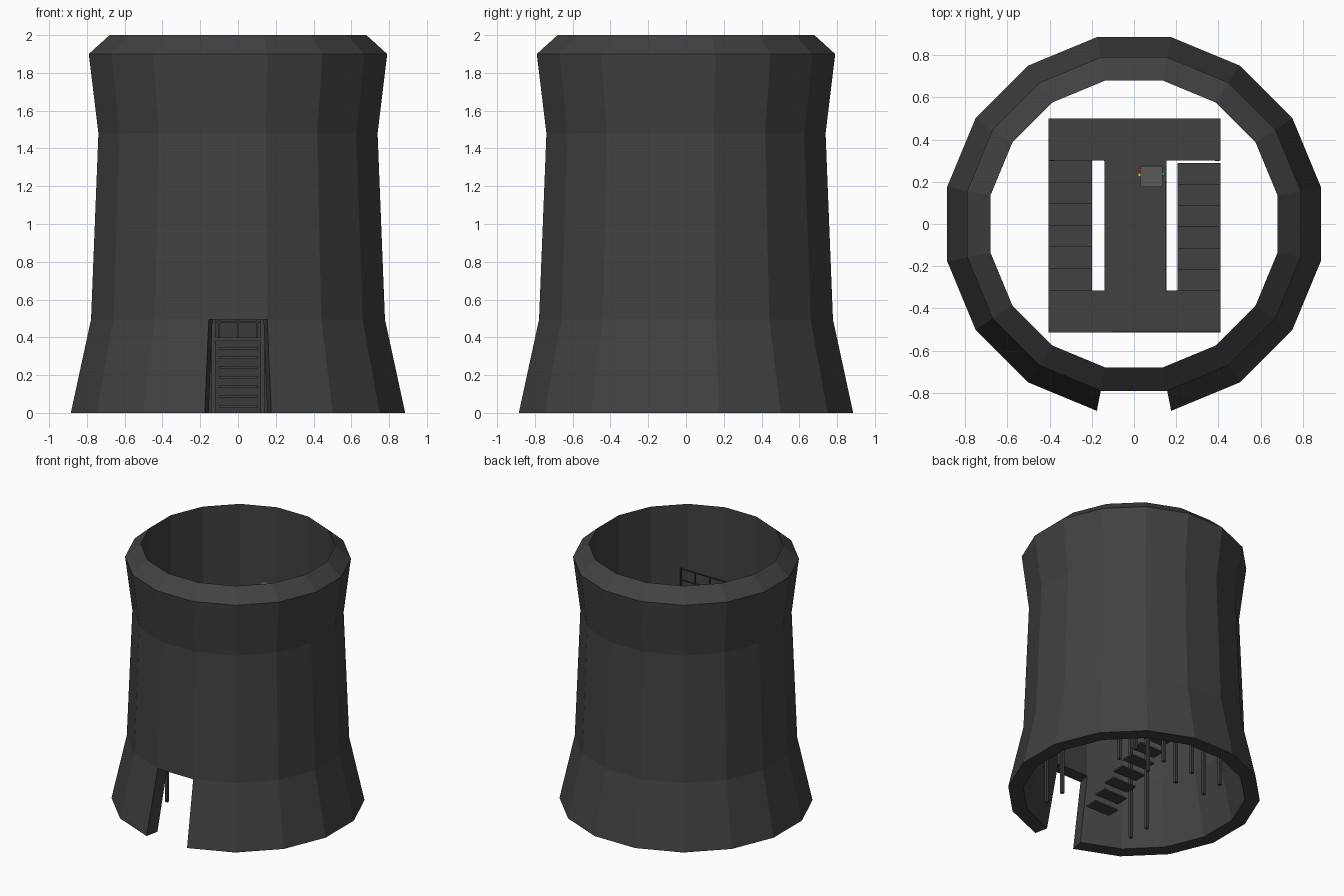
import bpy, bmesh, math

if "Cube" in bpy.data.objects:
    bpy.data.objects.remove(bpy.data.objects["Cube"])

def material(name, r, g, b):
    m = bpy.data.materials.new(name)
    m.diffuse_color = (r, g, b, 1)
    m.use_nodes = True
    m.node_tree.nodes["Principled BSDF"].inputs["Base Color"].default_value = m.diffuse_color
    return m

DARK = material("dark_grey", .053, .053, .053)
PALE = material("console_grey", .1, .1, .1)

def make(name, bm, mat):
    bmesh.ops.recalc_face_normals(bm, faces=bm.faces)
    me = bpy.data.meshes.new(name)
    bm.to_mesh(me)
    bm.free()
    ob = bpy.data.objects.new(name, me)
    me.materials.append(mat)
    bpy.context.collection.objects.link(ob)
    return ob

def add_box(bm, x0, x1, y0, y1, z0, z1):
    v = [bm.verts.new((x, y, z)) for z in (z0, z1)
         for x, y in ((x0, y0), (x1, y0), (x1, y1), (x0, y1))]
    for f in ((3, 2, 1, 0), (4, 5, 6, 7), (0, 1, 5, 4),
              (1, 2, 6, 5), (2, 3, 7, 6), (3, 0, 4, 7)):
        bm.faces.new([v[i] for i in f])

def boxes(name, items, mat=DARK):
    bm = bmesh.new()
    for b in items:
        add_box(bm, *b)
    return make(name, bm, mat)

# Cooling tower wall: closed profile of (face distance, height), 16 flat sides
N = 16
profile = [(.885, 0), (.778, .495), (.739, 1.48), (.79, 1.9), (.68, 2),
           (.68, .495), (.78, 0)]
bm = bmesh.new()
rings = []
for i in range(N):
    a = -math.pi / 2 + (i - .5) * 2 * math.pi / N
    k = 1 / math.cos(math.pi / N)
    rings.append([bm.verts.new((r * k * math.cos(a), r * k * math.sin(a), z))
                  for r, z in profile])
P = len(profile)
for i in range(N):
    a, b = rings[i], rings[(i + 1) % N]
    for j in range(P):
        if i == 0 and j in (0, P - 2, P - 1):
            continue  # doorway in the front side
        bm.faces.new((a[j], b[j], b[(j + 1) % P], a[(j + 1) % P]))
# Doorway jambs and lintel
l, r = rings[0], rings[1]
for s in (l, r):
    bm.faces.new((s[0], s[1], s[P - 2], s[P - 1]))
bm.faces.new((l[1], r[1], r[P - 2], l[P - 2]))
make("tower_wall", bm, DARK)

# Landings and top walkway
L1, L2, L3 = .4, .87, 1.34
T = .02
X0, X1 = -.405, .41
YF0, YF1, YB0, YB1 = -.515, -.315, .3, .5
for name, y0, y1, z in (("first_landing", YB0, YB1, L1), ("second_landing", YF0, YF1, L2),
                        ("top_back_platform", YB0, YB1, L3), ("top_front_platform", YF0, YF1, L3)):
    boxes(name, [(X0, X1, y0, y1, z - T, z)])
boxes("top_walkway", [(-.14, .155, YF1, YB0, L3 - T, L3)])

# Open-tread stair flights
def flight(name, x0, x1, ya, yb, za, zb, n):
    d, h = (yb - ya) / n, (zb - za) / (n + 1)
    items = []
    for i in range(n):
        a, b = sorted((ya + i * d, ya + (i + 1) * d))
        z = za + (i + 1) * h
        items.append((x0, x1, a, b, z - .012, z))
    boxes(name, items)

flight("lower_stairs", -.1, .105, -.4, YB0, -.01, L1, 7)
flight("right_stairs", .205, X1, YB0 - .01, YF1, L1, L2, 6)
flight("left_stairs", X0, -.2, YF1, YB0, L2, L3, 6)

# Support posts
h = .011
spots = [(x, y) for x in (-.39, .395) for y in (-.5, -.325, .31, .485)]
spots += [(x, y) for x in (-.13, .13) for y in (.31, .485)]
boxes("support_posts", [(x - h, x + h, y - h, y + h, 0, L3 - T) for x, y in spots])

# Railings: thin top and middle bars on evenly spaced uprights
def railing(name, a, b, z, n, height=.175, t=.004):
    items = []
    for top in (height, height * .5):
        items.append((min(a[0], b[0]) - t, max(a[0], b[0]) + t, min(a[1], b[1]) - t,
                      max(a[1], b[1]) + t, z + top - 2 * t, z + top))
    for i in range(n + 1):
        x, y = (a[k] + (b[k] - a[k]) * i / n for k in (0, 1))
        items.append((x - t, x + t, y - t, y + t, z, z + height - 2 * t))
    boxes(name, items)

railing("first_back_railing", (-.4, .495), (.405, .495), L1, 8)
railing("second_front_railing", (-.4, -.511), (.405, -.511), L2, 6)
railing("top_front_railing", (-.1, -.511), (.405, -.511), L3, 4)
railing("walkway_right_railing", (.15, YF1), (.15, .2), L3, 4, .12)

# Control console with coloured buttons
boxes("console_body", [(.04, .13, .19, .28, L3, 1.57)], PALE)
boxes("console_head", [(.03, .135, .175, .275, 1.57, 1.62)], PALE)
for name, x, y, c in (("yellow", .02, .225, (.8, .7, .05)), ("red", .02, .25, (.8, .03, .03)),
                      ("green", .134, .23, (.03, .4, .3))):
    boxes(name + "_button", [(x, x + .011, y, y + .016, 1.58, 1.6)], material(name, *c))
